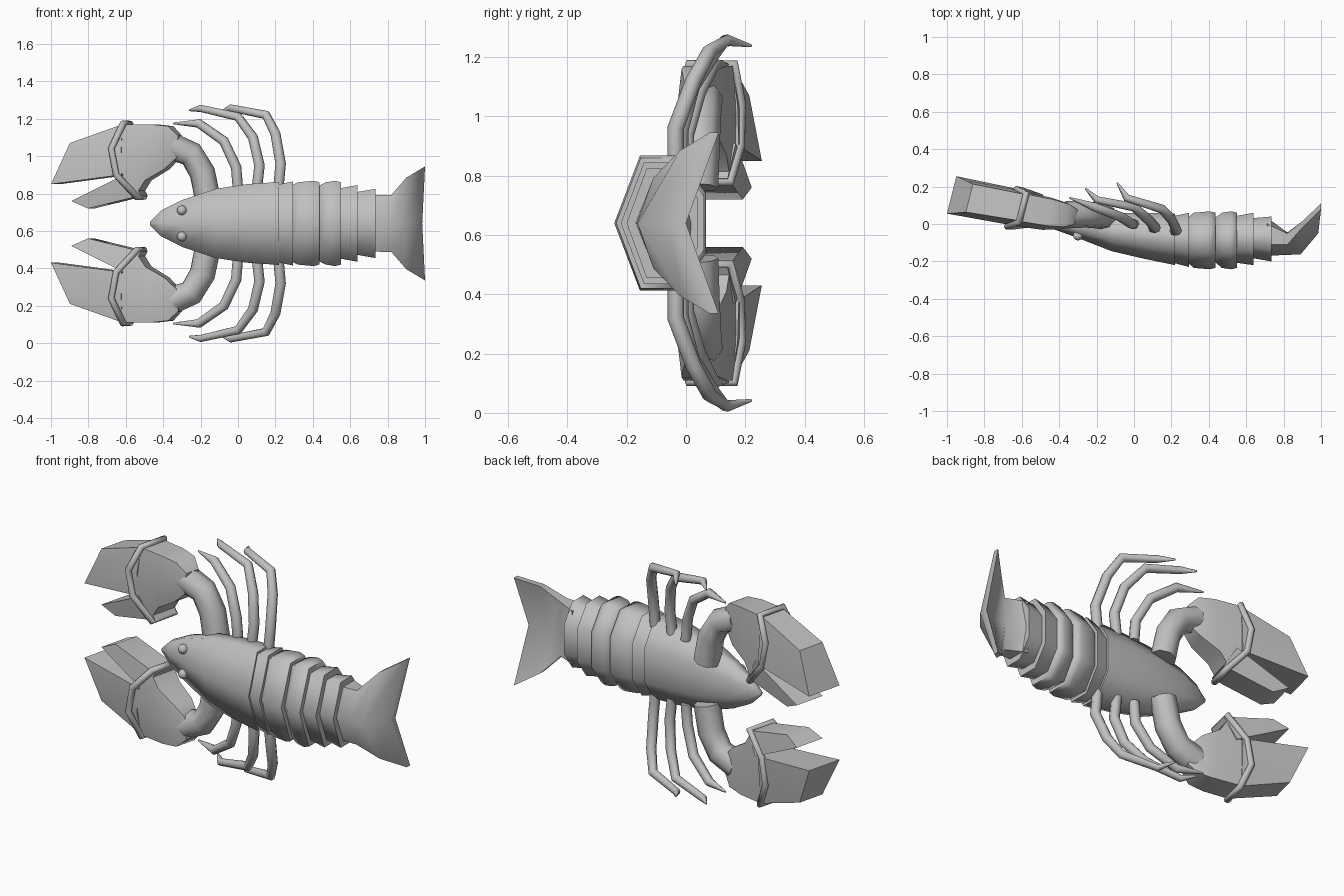
import bpy, bmesh, math

cube = bpy.data.objects.get("Cube")
if cube:
    bpy.data.objects.remove(cube)

MID = 0.64  # height of the symmetry plane; local z is measured from it

shell = bpy.data.materials.new("shell_grey")
shell.use_nodes = True
GREY = (0.53, 0.53, 0.53, 1)
shell.diffuse_color = GREY
shell.node_tree.nodes["Principled BSDF"].inputs["Base Color"].default_value = GREY


def finish(ob, mirror=False, angle=40):
    ob.location.z = MID
    ob.data.materials.append(shell)
    bpy.ops.object.select_all(action='DESELECT')
    ob.select_set(True)
    bpy.context.view_layer.objects.active = ob
    if ob.type == 'CURVE':
        bpy.ops.object.convert(target='MESH')
        ob = bpy.context.object
    bpy.ops.object.shade_smooth_by_angle(angle=math.radians(angle))
    if mirror:
        mod = ob.modifiers.new("Mirror", 'MIRROR')
        mod.use_axis = (False, False, True)


def loft(name, rings, mirror=False, angle=40):
    bm = bmesh.new()
    loops = [[bm.verts.new(p) for p in ring] for ring in rings]
    n = len(rings[0])
    for a, b in zip(loops, loops[1:]):
        for i in range(n):
            j = (i + 1) % n
            bm.faces.new((a[i], a[j], b[j], b[i]))
    bm.faces.new(loops[0])
    bm.faces.new(loops[-1])
    bmesh.ops.recalc_face_normals(bm, faces=bm.faces)
    me = bpy.data.meshes.new(name)
    bm.to_mesh(me)
    bm.free()
    ob = bpy.data.objects.new(name, me)
    bpy.context.collection.objects.link(ob)
    finish(ob, mirror, angle)


def tube(name, points, radii, cyclic=False):
    cu = bpy.data.curves.new(name, 'CURVE')
    cu.dimensions = '3D'
    cu.bevel_depth = 1
    cu.bevel_resolution = 2
    cu.use_fill_caps = True
    sp = cu.splines.new('POLY')
    sp.points.add(len(points) - 1)
    for p, co, r in zip(sp.points, points, radii):
        p.co = (*co, 1)
        p.radius = r
    sp.use_cyclic_u = cyclic
    ob = bpy.data.objects.new(name, cu)
    bpy.context.collection.objects.link(ob)
    finish(ob, True, 75)


# Body cross-section: ridged back, upright sides, narrower flat belly
def body_ring(x, top, bot, half):
    h = bot - top
    side = [(top + 0.28 * h, half), (top + 0.7 * h, half), (bot, 0.45 * half)]
    prof = [(top, 0)] + side + [(y, -w) for y, w in reversed(side)]
    return [(x, y, w) for y, w in prof]


def body_part(name, rows):
    loft(name, [body_ring(*r) for r in rows], angle=75)


body_part("carapace", [
    (-0.47, -0.015, 0.01, 0.01), (-0.41, -0.035, 0.03, 0.07),
    (-0.3, -0.075, 0.05, 0.125), (-0.12, -0.145, 0.06, 0.185),
    (0.05, -0.185, 0.06, 0.21), (0.22, -0.22, 0.055, 0.222)])

# Overlapping abdomen segments, each flaring towards the tail
body_part("abdomen_segment_1", [(0.2, -0.205, 0.04, 0.205), (0.295, -0.23, 0.06, 0.225)])
for i, (x0, x1) in enumerate([(0.28, 0.435), (0.43, 0.55)]):
    body_part(f"abdomen_segment_{i + 2}", [
        (x0, -0.2, 0.03, 0.2), (x0 + 0.04, -0.235, 0.06, 0.22),
        (x1 - 0.03, -0.242, 0.068, 0.228), (x1, -0.235, 0.06, 0.22)])
body_part("abdomen_segment_4", [(0.53, -0.205, 0.04, 0.185), (0.64, -0.22, 0.06, 0.205)])
body_part("abdomen_segment_5", [(0.62, -0.18, 0.03, 0.165), (0.735, -0.2, 0.04, 0.185)])


# Tail fan: a chevron that widens and sweeps back at its tips
def fan_ring(xc, xe, top, bot, edge, thick, half):
    return [(xc, top, 0), (xe, edge - thick, half), (xe, edge, half),
            (xc, bot, 0), (xe, edge, -half), (xe, edge - thick, -half)]


loft("tail_fan", [
    fan_ring(0.71, 0.71, -0.17, 0.035, 0.0, 0.11, 0.15),
    fan_ring(0.82, 0.82, -0.165, -0.045, -0.05, 0.06, 0.153),
    fan_ring(0.89, 0.9, -0.163, -0.055, 0.015, 0.035, 0.245),
    fan_ring(0.985, 1.0, -0.05, 0.0, 0.11, 0.03, 0.305)], angle=60)

# Eyes on the head
bpy.ops.mesh.primitive_uv_sphere_add(segments=16, ring_count=10, radius=0.026,
                                     location=(0, 0, 0))
eyes = bpy.context.object
eyes.name = "eyes"
for v in eyes.data.vertices:
    v.co.x -= 0.3
    v.co.y -= 0.062
    v.co.z += 0.07
finish(eyes, True, 60)


# Claws: skewed sections with a domed front and a flatter back
def claw_point(x, d, w):
    return (x + 0.25 * d, 0.045 - 0.18 * (x + 0.36) + d, w)


def claw_ring(xt, wt, et, xb, wb, eb, dome=0.0, bulge=0.0):
    xm, wm, em = (xt + xb) / 2 - bulge, (wt + wb) / 2, (et + eb) / 2
    pts = [(xt, -et, wt), (xm, -em - dome, wm), (xb, -eb, wb),
           (xb, eb, wb), (xm, em + 0.3 * dome, wm), (xt, et, wt)]
    return [claw_point(*p) for p in pts]


def claw_part(name, rows):
    loft(name, [claw_ring(*r) for r in rows], True, 42)


claw_part("claw_palms", [
    (-0.31, 0.47, 0.04, -0.32, 0.35, 0.04, 0.01),
    (-0.36, 0.52, 0.06, -0.38, 0.29, 0.06, 0.015),
    (-0.45, 0.53, 0.07, -0.48, 0.23, 0.07, 0.025),
    (-0.61, 0.53, 0.073, -0.53, 0.15, 0.073, 0.03, 0.07)])
claw_part("large_fingers", [
    (-0.6, 0.53, 0.07, -0.6, 0.26, 0.09, 0.02), (-0.88, 0.43, 0.075, -0.975, 0.21, 0.1)])
claw_part("small_fingers", [
    (-0.57, 0.27, 0.085, -0.5, 0.15, 0.07), (-0.87, 0.12, 0.085, -0.785, 0.08, 0.07)])

# Bands around the claws
front = [(-0.595, -0.075, 0.535), (-0.65, -0.11, 0.4), (-0.625, -0.105, 0.26), (-0.52, -0.075, 0.14)]
back = [(x, min(-d, 0.088), w) for x, d, w in reversed(front)]
loop = [claw_point(*p) for p in front + back]
tube("claw_bands", loop, [0.018] * len(loop), True)

# Thick arms
tube("arms", [(-0.16, 0.04, 0.12), (-0.19, 0.045, 0.27), (-0.25, 0.05, 0.37), (-0.365, 0.05, 0.415)],
     [0.07, 0.07, 0.07, 0.075])

# Three pairs of jointed walking legs
LEGS = {
    "front_legs": [(0.0, 0.0, 0.18), (-0.01, 0.0, 0.3), (-0.075, 0.04, 0.44),
                   (-0.21, 0.09, 0.535), (-0.345, 0.14, 0.535)],
    "middle_legs": [(0.1, -0.02, 0.18), (0.115, -0.02, 0.31), (0.08, 0.02, 0.46),
                    (0.0, 0.09, 0.57), (-0.2, 0.13, 0.615), (-0.26, 0.19, 0.605)],
    "rear_legs": [(0.215, -0.035, 0.18), (0.228, -0.035, 0.32), (0.2, 0.025, 0.48),
                  (0.15, 0.08, 0.58), (-0.04, 0.14, 0.617), (-0.09, 0.22, 0.598)],
}
for name, path in LEGS.items():
    tube(name, path, [0.028, 0.028, 0.027, 0.025, 0.02][:len(path) - 1] + [0.005])
